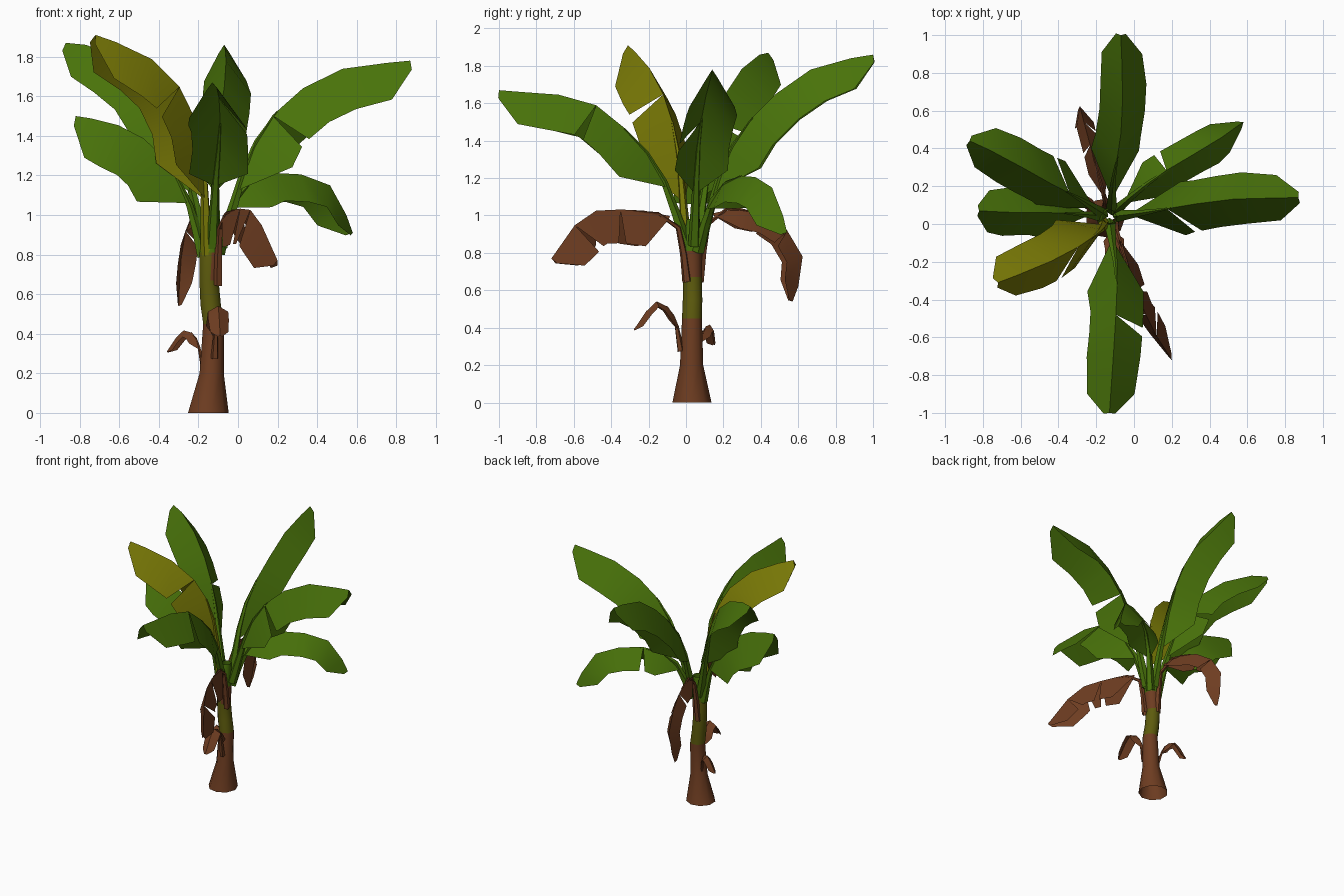
import bpy, bmesh, math
from mathutils import Vector as V

if "Cube" in bpy.data.objects:
    bpy.data.objects.remove(bpy.data.objects["Cube"])


def mat(name, r, g, b):
    m = bpy.data.materials.new(name)
    m.diffuse_color = (r, g, b, 1)
    m.use_nodes = True
    m.node_tree.nodes["Principled BSDF"].inputs["Base Color"].default_value = m.diffuse_color
    return m


GREEN = mat("leaf green", 0.066, 0.17, 0.003)
YELLOW = mat("leaf yellow", 0.2, 0.2, 0.002)
BROWN = mat("dry brown", 0.155, 0.046, 0.015)
OLIVE = mat("olive sheath", 0.11, 0.105, 0.004)


def mesh(name, verts, faces, mats, idx=None):
    me = bpy.data.meshes.new(name)
    me.from_pydata([tuple(v) for v in verts], [], faces)
    for m in mats:
        me.materials.append(m)
    if idx:
        for p, i in zip(me.polygons, idx):
            p.material_index = i
    bm = bmesh.new()
    bm.from_mesh(me)
    bmesh.ops.remove_doubles(bm, verts=bm.verts, dist=0.0005)
    bm.to_mesh(me)
    bm.free()
    ob = bpy.data.objects.new(name, me)
    bpy.context.collection.objects.link(ob)
    return ob


def curve(pts):
    """Smooth line through pts, returned as f(u) with u by arc length."""
    p = [V(q) for q in pts]
    p = [2 * p[0] - p[1]] + p + [2 * p[-1] - p[-2]]
    out = []
    for i in range(1, len(p) - 2):
        a, b, c, d = p[i - 1:i + 3]
        for k in range(12):
            t = k / 12
            out.append(0.5 * (2 * b + (c - a) * t + (2 * a - 5 * b + 4 * c - d) * t * t
                              + (3 * b - a - 3 * c + d) * t ** 3))
    out.append(p[-2])
    acc = [0]
    for a, b in zip(out, out[1:]):
        acc.append(acc[-1] + (b - a).length)

    def f(u):
        s = max(0, min(1, u)) * acc[-1]
        for i in range(len(out) - 1):
            if s <= acc[i + 1]:
                return out[i].lerp(out[i + 1], (s - acc[i]) / (acc[i + 1] - acc[i]))
        return out[-1]
    return f


# Half width of a blade along its length, as (position, share of full width)
BLADE = [(0.2, 0.1), (0.35, 0.97), (0.48, 0.92), (0.62, 0.92), (0.77, 0.93), (0.92, 0.82), (1.0, 0.2)]


def leaf(name, pts, width, fold, m, tears=(), stalk=0.033, start=0.2, roll=0):
    """Folded blade hanging from a midrib; tears are (side, station) pairs."""
    f = curve(pts)
    d = V(pts[-1]) - V(pts[0])
    side = V((d.y, -d.x, 0)).normalized()
    verts, faces = [], []

    def frame(u):
        t = (f(u + 0.02) - f(u - 0.02)).normalized()
        return f(u), t, side.cross(t).normalized()

    def edge(i, sg, shift=0):
        u, w = BLADE[i]
        u = start + (u - 0.2) * (1 - start) / 0.8
        p, t, n = frame(u)
        a = math.radians(fold + sg * roll)
        w *= width
        return p, p + side * (sg * w * math.cos(a)) - n * (w * math.sin(a)) + t * shift

    for sg in (1, -1):
        for i in range(len(BLADE) - 1):
            gap = 0.1 * width
            p0, e0 = edge(i, sg, gap if (sg, i) in tears else 0)
            p1, e1 = edge(i + 1, sg, -gap if (sg, i + 1) in tears else 0)
            k = len(verts)
            verts += [p0, e0, e1, p1]
            faces.append((k, k + 1, k + 2, k + 3) if sg > 0 else (k + 3, k + 2, k + 1, k))
    mesh(name + "_blade", verts, faces, [m])

    # stalk: tapered five-sided tube under the midrib
    verts, faces, N, R = [], [], 5, 5
    for j in range(R):
        u = 0.5 * j / (R - 1)
        p, t, n = frame(u)
        r = stalk * (1 - 0.85 * j / (R - 1))
        for k in range(N):
            a = math.tau * k / N + math.pi / 2
            verts.append(p - n * r * 0.9 + side * r * math.cos(a) + n * r * math.sin(a))
    for j in range(R - 1):
        for k in range(N):
            k2 = (k + 1) % N
            faces.append((j * N + k, j * N + k2, j * N + N + k2, j * N + N + k))
    mesh(name + "_stalk", verts, faces, [m])


# Trunk: stacked rings (x, y, z, radius), open below, coloured by height
rings = [(-0.153, 0.032, 0, 0.106), (-0.135, 0.03, 0.2, 0.063), (-0.125, 0.032, 0.45, 0.054),
         (-0.14, 0.035, 0.55, 0.053), (-0.148, 0.035, 0.67, 0.050), (-0.142, 0.03, 0.81, 0.055),
         (-0.13, 0.04, 0.98, 0.036)]
N = 9
tv, tf, ti = [], [], []
for x, y, z, r in rings:
    tv += [V((x + r * math.cos(math.tau * k / N), y + r * math.sin(math.tau * k / N), z)) for k in range(N)]
for j in range(len(rings) - 1):
    for k in range(N):
        k2 = (k + 1) % N
        tf.append((j * N + k, j * N + k2, j * N + N + k2, j * N + N + k))
        right = k in (0, 1, 7, 8)
        ti.append(0 if j < 2 else 1 if j < 4 else (0 if right else 1) if j == 4 else 2)
mesh("trunk", tv, tf, [BROWN, OLIVE, GREEN], ti)

# Green leaves
leaf("back_leaf", [(-0.12, 0.05, 0.85), (-0.11, 0.22, 1.34), (-0.07, 0.47, 1.64), (-0.06, 0.71, 1.8), (-0.07, 1.0, 1.86)],
     0.24, 57, GREEN)
leaf("right_leaf", [(-0.11, 0.04, 0.85), (0.05, 0.06, 1.31), (0.23, 0.09, 1.56), (0.5, 0.13, 1.73), (0.87, 0.14, 1.78)],
     0.27, 57, GREEN, [(1, 2)])
leaf("back_right_leaf", [(-0.12, 0.05, 0.82), (-0.02, 0.14, 1.1), (0.15, 0.27, 1.21), (0.42, 0.43, 1.18),
                         (0.52, 0.5, 1.06), (0.58, 0.54, 0.91)],
     0.19, 54, GREEN, [(-1, 2)])
leaf("back_left_leaf", [(-0.14, 0.04, 0.85), (-0.3, 0.14, 1.4), (-0.47, 0.23, 1.69), (-0.7, 0.36, 1.84), (-0.87, 0.44, 1.87)],
     0.245, 54, GREEN, [(1, 2)])
leaf("left_leaf", [(-0.15, 0.04, 0.8), (-0.25, 0.05, 1.1), (-0.42, 0.06, 1.34), (-0.62, 0.06, 1.46), (-0.82, 0.07, 1.5)],
     0.28, 61, GREEN, (), 0.033, 0.27)
leaf("front_leaf", [(-0.13, 0.03, 0.85), (-0.11, -0.12, 1.22), (-0.09, -0.3, 1.44), (-0.1, -0.55, 1.62), (-0.13, -1.0, 1.67)],
     0.26, 54, GREEN, [(-1, 3)], 0.033, 0.23)

# Yellowing leaf
leaf("yellow_leaf", [(-0.13, 0.02, 0.8), (-0.18, -0.04, 1.36), (-0.31, -0.13, 1.67), (-0.49, -0.22, 1.82), (-0.72, -0.31, 1.91)],
     0.26, 57, YELLOW, [(-1, 3)], 0.033, 0.2, -8)

# Dead hanging leaves
leaf("dead_front_leaf", [(-0.11, 0.025, 0.65), (-0.09, -0.05, 0.97), (0.0, -0.32, 1.03), (0.09, -0.54, 1.0), (0.2, -0.72, 0.77)],
     0.205, 74, BROWN, [(1, 2), (-1, 2), (1, 3), (-1, 4)], 0.025, 0.32)
leaf("dead_back_leaf", [(-0.15, 0.05, 0.65), (-0.15, 0.12, 0.99), (-0.2, 0.3, 1.04), (-0.26, 0.52, 0.94),
                        (-0.29, 0.63, 0.75), (-0.3, 0.57, 0.54)],
     0.125, 66, BROWN, [(1, 3), (-1, 2)], 0.025, 0.3)

# Small dry scraps low on the trunk
leaf("left_scrap", [(-0.17, 0.05, 0.25), (-0.21, 0.09, 0.38), (-0.28, 0.13, 0.415), (-0.36, 0.15, 0.31)],
     0.05, 50, BROWN, (), 0.012)
leaf("front_scrap", [(-0.12, -0.01, 0.28), (-0.11, -0.06, 0.46), (-0.1, -0.16, 0.54), (-0.09, -0.28, 0.39)],
     0.065, 30, BROWN, (), 0.02)

# Soft shading across gentle bends, midrib folds stay sharp
bpy.ops.object.select_all(action='SELECT')
bpy.context.view_layer.objects.active = bpy.data.objects["trunk"]
bpy.ops.object.shade_smooth_by_angle(angle=math.radians(42))
